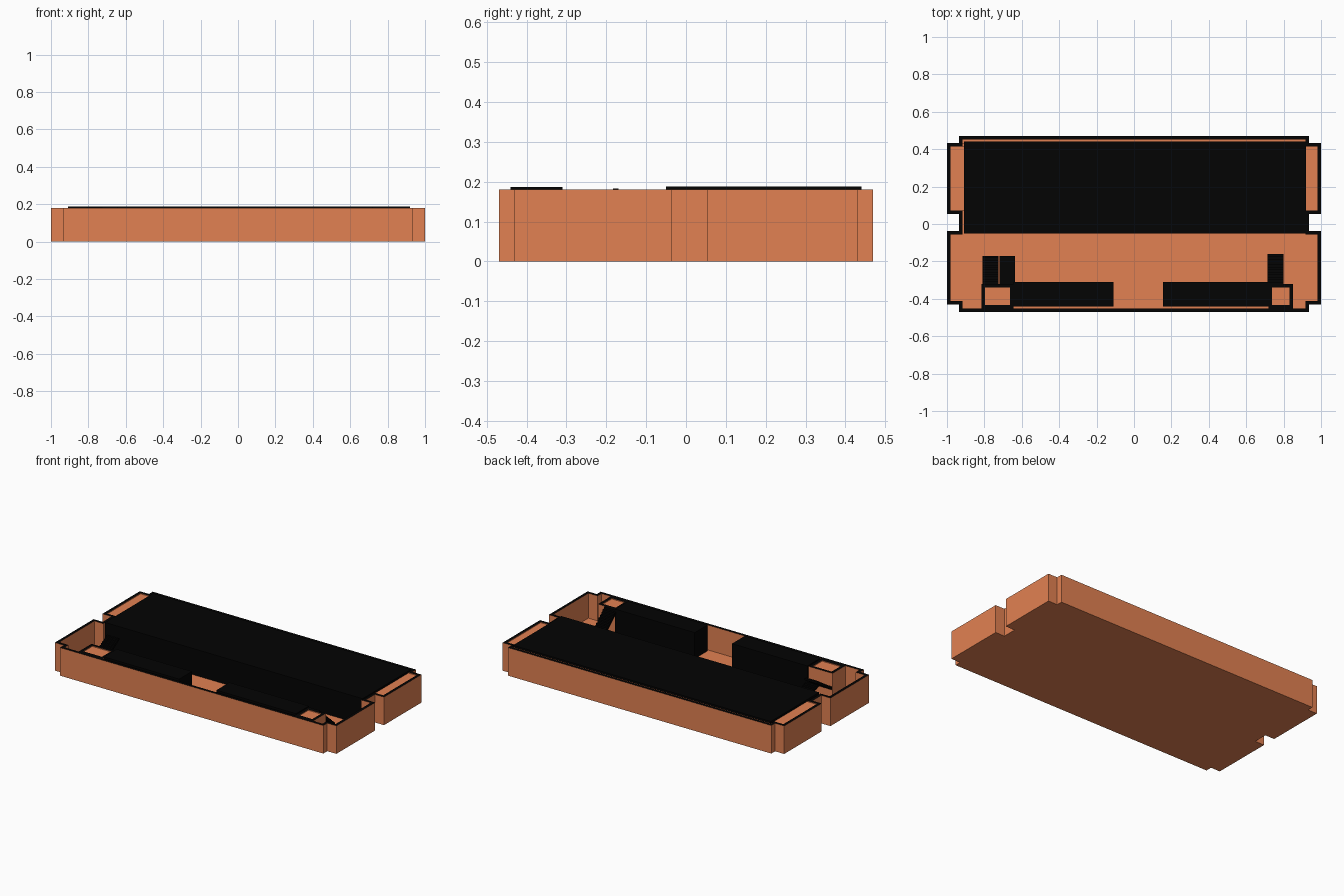
import bpy, bmesh

if "Cube" in bpy.data.objects:
    bpy.data.objects.remove(bpy.data.objects["Cube"])

def material(name, rgb):
    m = bpy.data.materials.new(name)
    m.diffuse_color = (*rgb, 1)
    m.use_nodes = True
    m.node_tree.nodes["Principled BSDF"].inputs["Base Color"].default_value = m.diffuse_color
    return m

CLAY = material("clay", (0.76, 0.22, 0.085))
BLACK = material("black", (0.001, 0.001, 0.001))
FLOOR, TOP, WALL = 0.02, 0.18, 0.018

def finish(name, bm, mat, cap=None):
    bmesh.ops.recalc_face_normals(bm, faces=bm.faces)
    bm.normal_update()
    me = bpy.data.meshes.new(name)
    me.materials.append(mat)
    if cap:
        me.materials.append(cap)
        for f in bm.faces:
            if f.normal.z > 0.5:
                f.material_index = 1
    bm.to_mesh(me)
    bm.free()
    ob = bpy.data.objects.new(name, me)
    bpy.context.collection.objects.link(ob)
    return ob

def extrude_all(bm, vec):
    ext = bmesh.ops.extrude_face_region(bm, geom=bm.faces[:], use_keep_orig=True)["geom"]
    bmesh.ops.translate(bm, verts=[v for v in ext if isinstance(v, bmesh.types.BMVert)], vec=vec)

def plan(name, pts, z0, z1, mat, part, cap=None):
    """Extrude an outline: part 'wall' keeps the rim, 'inside' keeps the core."""
    bm = bmesh.new()
    face = bm.faces.new([bm.verts.new((x, y, z0)) for x, y in pts])
    bm.normal_update()
    rim = bmesh.ops.inset_region(bm, faces=[face], thickness=WALL,
                                 use_boundary=True, use_even_offset=True)["faces"]
    keep = set(rim) if part == "wall" else {face}
    bmesh.ops.delete(bm, geom=[f for f in bm.faces if f not in keep], context='FACES')
    extrude_all(bm, (0, 0, z1 - z0))
    return finish(name, bm, mat, cap)

def box(name, x0, x1, y0, y1, z0, z1, mat=CLAY):
    bm = bmesh.new()
    for v in bmesh.ops.create_cube(bm, size=1)["verts"]:
        v.co = (x1 if v.co.x > 0 else x0, y1 if v.co.y > 0 else y0, z1 if v.co.z > 0 else z0)
    return finish(name, bm, mat)

def stairs(name, x0, x1, ya, za, yb, zb, n=12):
    """Thin flight of steps from (ya, za) to (yb, zb)."""
    bm = bmesh.new()
    dy, dz = (yb - ya) / n, (zb - za) / n
    low = [(ya + dy * i, za + dz * i - 0.012) for i in (n, 0)]
    up = [p for i in range(n) for p in ((ya + dy * i, za + dz * i), (ya + dy * (i + 1), za + dz * i))]
    bm.faces.new([bm.verts.new((x0, y, z)) for y, z in up + low])
    extrude_all(bm, (x1 - x0, 0, 0))
    return finish(name, bm, BLACK)

# Footprint with shallow side wings, mirrored left to right
half = [(0.935, -0.47), (0.935, -0.43), (1, -0.43), (1, -0.037), (0.935, -0.037),
        (0.935, 0.053), (1, 0.053), (1, 0.432), (0.935, 0.432), (0.935, 0.47)]
outline = half + [(-x, y) for x, y in reversed(half)]
plan("outer_wall", outline, 0, TOP, CLAY, "wall", BLACK)
plan("floor", outline, 0, FLOOR, CLAY, "inside")

# Raised rear block: infill around a large dark deck
for name, s in (("left_wing_infill", -1), ("right_wing_infill", 1)):
    xs = sorted((s * 0.91, s * 0.982))
    box(name, *xs, 0.071, 0.414, FLOOR, 0.175)
box("rear_infill", -0.917, 0.917, 0.43, 0.452, FLOOR, 0.175)
box("rear_deck", -0.91, 0.92, -0.05, 0.44, FLOOR, 0.188, mat=BLACK)

# Long front counters
box("left_counter", -0.645, -0.11, -0.44, -0.31, FLOOR, 0.187, mat=BLACK)
box("right_counter", 0.155, 0.72, -0.44, -0.31, FLOOR, 0.187, mat=BLACK)

# Landings beside the counters, with dark rims
for side, x0, x1 in (("left", -0.815, -0.645), ("right", 0.72, 0.85)):
    y0, y1 = -0.452, -0.322
    plan(side + "_landing_rim", [(x0, y0), (x1, y0), (x1, y1), (x0, y1)],
         FLOOR, TOP, CLAY, "wall", BLACK)
    box(side + "_landing", x0 + WALL, x1 - WALL, y0 + WALL, y1 - WALL, FLOOR, 0.175)

# Stair flights: one straight on the right, two side by side on the left
stairs("right_stairs", 0.715, 0.80, -0.325, 0.18, -0.16, 0.034)
stairs("left_upper_stairs", -0.81, -0.724, -0.17, 0.183, -0.322, 0.085)
stairs("left_lower_stairs", -0.72, -0.635, -0.322, 0.085, -0.17, 0.034)
